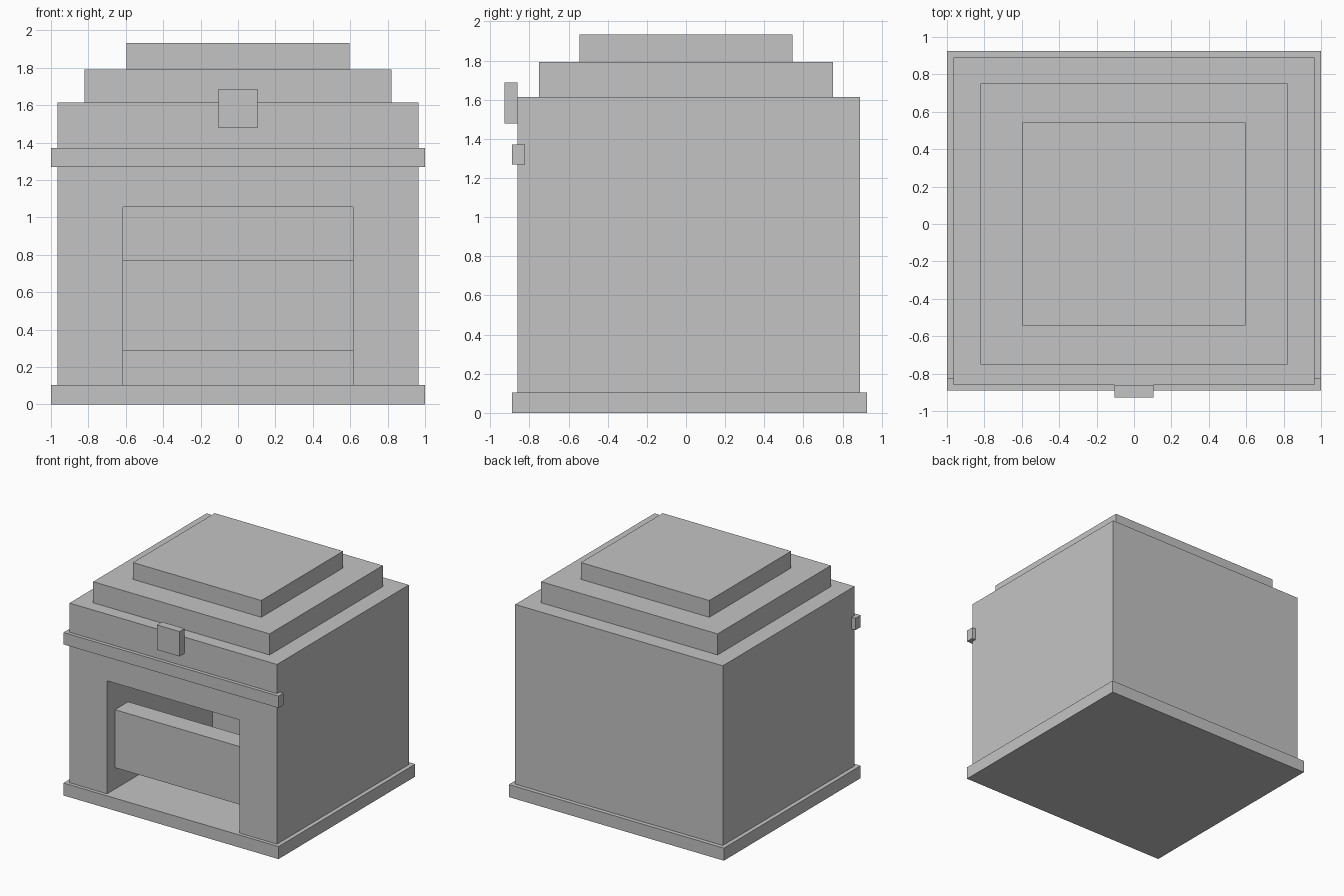
import bpy

if "Cube" in bpy.data.objects:
    bpy.data.objects.remove(bpy.data.objects["Cube"])

stone = bpy.data.materials.new("plain grey")
stone.diffuse_color = (0.55, 0.55, 0.55, 1)
stone.use_nodes = True
stone.node_tree.nodes["Principled BSDF"].inputs["Base Color"].default_value = stone.diffuse_color


def box(name, half_x, y, z):
    """Box centred on x = 0 with the given half width and y, z ranges."""
    bpy.ops.mesh.primitive_cube_add(size=1, location=(0, sum(y) / 2, sum(z) / 2))
    ob = bpy.context.object
    ob.name = name
    ob.scale = (2 * half_x, y[1] - y[0], z[1] - z[0])
    bpy.ops.object.transform_apply(location=True, rotation=False, scale=True)
    ob.data.materials.append(stone)
    return ob


# Plinth and main block
box("base", 1.0, (-0.89, 0.925), (0, 0.105))
body = box("body", 0.965, (-0.86, 0.89), (0.105, 1.615))

# Deep front opening, cut down to the top of the plinth
cutter = box("opening_cutter", 0.615, (-1.2, 0.54), (-0.1, 1.055))
cutter.hide_render = True
cut = body.modifiers.new("opening", "BOOLEAN")
cut.operation = "DIFFERENCE"
cut.solver = "EXACT"
cut.object = cutter
bpy.context.view_layer.objects.active = body
bpy.ops.object.modifier_apply(modifier=cut.name)
bpy.data.objects.remove(cutter)

# Panel held across the opening
box("front_panel", 0.615, (-0.755, -0.58), (0.285, 0.772))

# Ledge and square block on the front
box("front_ledge", 1.0, (-0.89, -0.823), (1.27, 1.37))
box("front_block", 0.105, (-0.927, -0.86), (1.478, 1.687))

# Stepped roof
box("lower_roof_step", 0.82, (-0.752, 0.752), (1.615, 1.792))
box("upper_roof_step", 0.597, (-0.543, 0.543), (1.792, 1.933))
